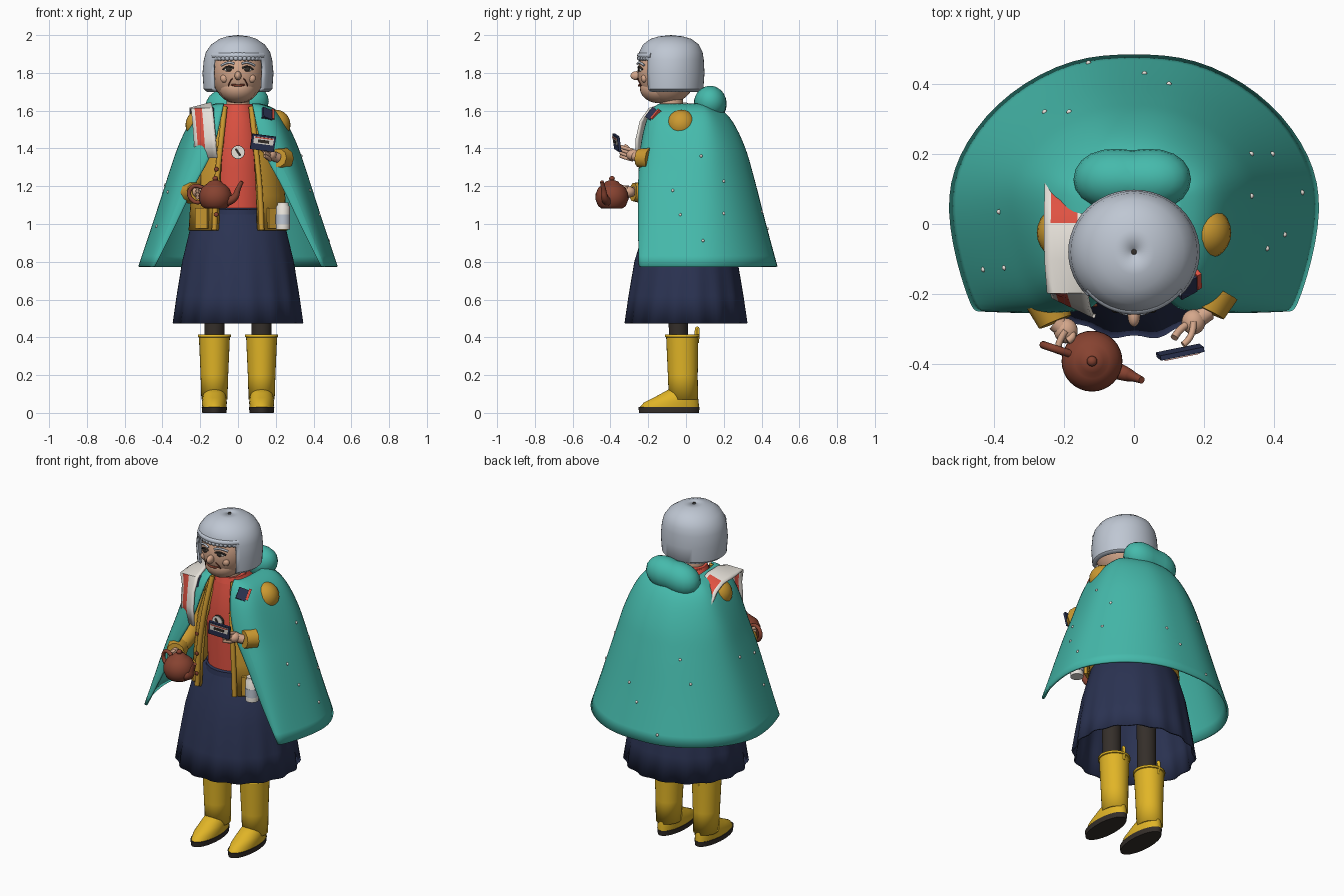
import bpy, math
from mathutils import Vector
from mathutils.bvhtree import BVHTree

if "Cube" in bpy.data.objects:
    bpy.data.objects.remove(bpy.data.objects["Cube"])
made = []

def mat(name, *rgb):
    m = bpy.data.materials.new(name)
    m.use_nodes = True
    m.diffuse_color = (*rgb, 1)
    m.node_tree.nodes["Principled BSDF"].inputs["Base Color"].default_value = (*rgb, 1)
    return m

TEAL = mat("teal_cloth", .06, .49, .41)
YELLOW = mat("boot_yellow", .75, .46, .02)
MUSTARD = mat("mustard_wool", .60, .32, .03)
NAVY = mat("navy_cloth", .024, .033, .085)
RED = mat("coral_red", .74, .085, .055)
HAIR = mat("silver_hair", .52, .57, .65)
SKIN = mat("skin", .67, .39, .26)
CLAY = mat("teapot_clay", .24, .055, .03)
DARK = mat("dark_brown", .035, .028, .023)
CREAM = mat("cream", .82, .78, .72)

def mesh_obj(name, verts, faces, mats):
    me = bpy.data.meshes.new(name)
    me.from_pydata(verts, [], faces)
    ob = bpy.data.objects.new(name, me)
    bpy.context.collection.objects.link(ob)
    for m in mats:
        me.materials.append(m)
    made.append(ob)
    return ob

def loft(name, rings, m, closed=True, caps=True, skip=None, thick=0, subdiv=0):
    """Skin a stack of rings, lowest first."""
    n = len(rings[0])
    verts = [Vector(p) for r in rings for p in r]
    faces = []
    for i in range(len(rings) - 1):
        for j in range(n if closed else n - 1):
            k = (j + 1) % n
            f = (i*n + j, i*n + k, i*n + n + k, i*n + n + j)
            if not (skip and skip(sum((verts[v] for v in f), Vector()) / 4)):
                faces.append(f)
    if closed and caps:
        top = (len(rings) - 1) * n
        faces += [tuple(reversed(range(n))), tuple(range(top, top + n))]
    ob = mesh_obj(name, verts, faces, [m])
    if subdiv:
        mod = ob.modifiers.new("smooth", "SUBSURF")
        mod.levels = mod.render_levels = subdiv
        mod.boundary_smooth = "PRESERVE_CORNERS"
    if thick:
        mod = ob.modifiers.new("thickness", "SOLIDIFY")
        mod.thickness = thick
    return ob

def ring(z, rx, ry, cx=0, cy=0, n=32, wave=0, gap=0):
    """Ellipse at height z; gap opens it at the front."""
    out = []
    for i in range(n):
        t = -math.pi/2 + (gap + (2*math.pi - 2*gap) * i / (n - 1) if gap else 2*math.pi * i / n)
        w = 1 + wave * math.cos(16 * t + math.pi)
        out.append((cx + rx*w*math.cos(t), cy + ry*w*math.sin(t), z))
    return out

def ball(name, loc, r, m, rot=(0, 0, 0), seg=24):
    bpy.ops.mesh.primitive_uv_sphere_add(segments=seg, ring_count=seg // 2, location=loc, rotation=rot)
    ob = bpy.context.object
    ob.name, ob.scale = name, r
    ob.data.materials.append(m)
    made.append(ob)
    return ob

def box(name, loc, size, m, rot=(0, 0, 0)):
    bpy.ops.mesh.primitive_cube_add(size=1, location=loc, rotation=rot)
    ob = bpy.context.object
    ob.name, ob.scale = name, size
    ob.data.materials.append(m)
    made.append(ob)
    return ob

def tube(name, pts, radii, m):
    """Smooth tapered tube through a few control points."""
    cu = bpy.data.curves.new(name, "CURVE")
    cu.dimensions, cu.bevel_depth, cu.bevel_resolution, cu.use_fill_caps = "3D", 1, 3, True
    s = cu.splines.new("NURBS")
    s.points.add(len(pts) - 1)
    for i, p in enumerate(pts):
        s.points[i].co = (*p, 1)
        s.points[i].radius = radii[i] if isinstance(radii, list) else radii
    s.order_u, s.use_endpoint_u, s.resolution_u = min(3, len(pts)), True, 8
    cu.materials.append(m)
    ob = bpy.data.objects.new(name, cu)
    bpy.context.collection.objects.link(ob)

# Boots and stockings
for side, s in (("left", 1), ("right", -1)):
    x = s * .125
    loft(side + "_stocking", [ring(.37, .052, .05, x, -.04), ring(.8, .056, .052, x, -.045)], DARK)
    loft(side + "_sole", [ring(0, .064, .158, x, -.09), ring(.03, .067, .162, x, -.09)], DARK)
    loft(side + "_foot", [ring(.03, .064, .157, x, -.088), ring(.055, .066, .145, x, -.078),
         ring(.08, .063, .118, x, -.054), ring(.105, .057, .092, x, -.034),
         ring(.125, .045, .065, x, -.025)], YELLOW)
    loft(side + "_boot_shaft", [ring(.07, .069, .077, x, -.014), ring(.2, .073, .079, x, -.017),
         ring(.4, .082, .085, x, -.02), ring(.402, .088, .091, x, -.02),
         ring(.415, .088, .091, x, -.02)], YELLOW, caps=False, thick=.012)
    tube(side + "_pull_tab", [(x, .06, .37), (x, .07, .45), (x, .05, .45), (x, .055, .39)], .008, YELLOW)

# Skirt with a fluted hem, shirt and open cardigan
loft("skirt", [ring(.475, .345, .325, n=96, wave=.022), ring(.62, .326, .305, n=96, wave=.012),
     ring(.8, .297, .275, n=96, wave=.004), ring(.97, .255, .222, n=96), ring(1.05, .19, .19, n=96),
     ring(1.085, .17, .178, n=96)], NAVY, caps=False, thick=.01)
loft("waistband", [ring(1.05, .175, .195), ring(1.078, .17, .19)], NAVY)
loft("shirt", [ring(1.05, .16, .175), ring(1.3, .165, .185), ring(1.45, .15, .175, 0, -.01),
     ring(1.56, .12, .145, 0, -.02), ring(1.63, .08, .09, 0, -.06)], RED)
loft("shirt_collar", [ring(1.6, .092, .1, 0, -.06), ring(1.635, .078, .085, 0, -.065)], RED)
loft("cardigan", [ring(z, rx, ry, n=40, gap=.42) for z, rx, ry in
     ((.965, .262, .232), (1.15, .25, .228), (1.35, .225, .212), (1.5, .18, .175), (1.61, .13, .135))],
     MUSTARD, closed=False, thick=.015)
for s in (1, -1):
    tube("cardigan_front_band", [(s*.125, -.212, .968), (s*.12, -.212, 1.15), (s*.1, -.202, 1.35),
         (s*.083, -.178, 1.5), (s*.07, -.145, 1.62)], .015, MUSTARD)
    box("cardigan_pocket", (s*.19, -.17, 1.03), (.075, .02, .11), MUSTARD, (0, 0, s*.55))
for i in range(3):
    ball("cardigan_button", (-.115, -.232, 1.05 + i*.12), (.012, .006, .012), CLAY, seg=12)

# Round badge on the chest
for name, r, y, m in (("badge_rim", .036, -.19, DARK), ("badge_face", .034, -.194, CREAM)):
    bpy.ops.mesh.primitive_cylinder_add(radius=r, depth=.012, location=(0, y, 1.38), rotation=(math.pi/2, 0, 0))
    bpy.context.object.name = name
    bpy.context.object.data.materials.append(m)
    made.append(bpy.context.object)
box("badge_mark", (0, -.201, 1.38), (.012, .004, .045), DARK, (0, -.6, 0))

# Cape: each row gives height, front edge x, half width, front y, back y, corner squareness
def cape_row(z, e, w, f, b, c):
    half = [(e, f), (e*.5 + w*c*.5, f), (c*w, f*.82), (w*(c + 1.1)/2.1, f*.4), (w, .08),
            (.9*w, .08 + .38*(b - .08)), (.67*w, .78*b), (.32*w, .985*b)]
    return [(x, y, z) for x, y in half] + [(0, b, z)] + [(-x, y, z) for x, y in reversed(half)]

cape = loft("cape", [cape_row(*r) for r in (
    (.775, .44, .542, -.25, .487, .88), (1.0, .325, .465, -.255, .425, .87), (1.2, .235, .4, -.255, .375, .84),
    (1.3, .175, .368, -.25, .347, .8), (1.4, .125, .335, -.245, .32, .78), (1.55, .092, .265, -.215, .252, .82),
    (1.62, .08, .198, -.175, .18, .84), (1.638, .075, .12, -.14, .09, .9))],
    TEAL, closed=False, subdiv=2, thick=.012)

# Pearls dropped onto the cape surface from above
bpy.context.view_layer.update()
tree = BVHTree.FromObject(cape, bpy.context.evaluated_depsgraph_get())
for x, y in ((-.13, .46), (.03, .43), (.1, .4), (-.255, .32), (-.185, .32), (.335, .2), (.395, .2),
             (.48, .09), (.335, .08), (.43, -.03), (.38, -.07), (-.385, .035), (-.43, -.13), (-.37, -.125)):
    hit = tree.ray_cast(Vector((x, y, 3)), Vector((0, 0, -1)))[0]
    if hit:
        ball("cape_pearl", hit, (.008, .008, .008), CREAM, seg=10)

# Gathered hood behind the neck, pinched in the middle
hood = ball("hood", (-.005, .128, 1.635), (1, 1, 1), TEAL)
for v in hood.data.vertices:
    k = .87 + .3 * abs(v.co.x)
    v.co = (v.co.x * .168, v.co.y * .095 * k, v.co.z * .1 * k + v.co.x * .015)

# Sleeves, cuffs and hands
def arm(side, s, elbow, cuff, wrist, palm, grip):
    ball(side + "_shoulder", (s*.2, -.025, 1.525), (.078, .078, .08), MUSTARD)
    tube(side + "_sleeve", [(s*.17, -.02, 1.48), elbow, cuff], [.065, .055, .045], MUSTARD)
    tube(side + "_cuff", [cuff, wrist], [.06, .05], MUSTARD)
    ball(side + "_palm", palm, (.034, .036, .03), SKIN)
    tube(side + "_wrist", [wrist, palm], .026, SKIN)
    p, g = Vector(palm), Vector(grip)
    for i in range(4):
        o = Vector((0, 0, (i - 1.5) * .017))
        tube(side + "_finger", [p + o, (p + g)/2 + o + Vector((s*.015, -.012, 0)), g + o], .0095, SKIN)
    tube(side + "_thumb", [p, p + Vector((-s*.035, -.01, .02)), g + Vector((-s*.025, .02, .03))], .011, SKIN)

arm("left", 1, (.2, -.06, 1.31), (.242, -.19, 1.345), (.212, -.25, 1.35), (.17, -.28, 1.365), (.14, -.345, 1.385))
arm("right", -1, (-.25, -.03, 1.2), (-.25, -.22, 1.165), (-.225, -.28, 1.17), (-.195, -.305, 1.17), (-.215, -.355, 1.165))

# Teapot
pot = (-.12, -.392)
loft("teapot_body", [ring(z, r, r, *pot) for z, r in ((1.082, .055), (1.095, .073), (1.13, .087),
     (1.16, .086), (1.19, .073), (1.21, .05), (1.212, .044), (1.225, .033), (1.232, .012))], CLAY)
ball("teapot_knob", (*pot, 1.24), (.015, .015, .014), CLAY, seg=16)
tube("teapot_spout", [(-.06, -.415, 1.12), (-.015, -.432, 1.13), (0, -.437, 1.19), (.022, -.446, 1.225)],
     [.026, .02, .013, .01], CLAY)
tube("teapot_handle", [(-.185, -.37, 1.19), (-.23, -.355, 1.215), (-.27, -.342, 1.16), (-.225, -.357, 1.105),
     (-.19, -.37, 1.12)], .011, CLAY)

# Cassette in the left hand
turn = (.15, .13, .2)
tape = Vector((.132, -.366, 1.43))
tilt = box("cassette", tape, (.128, .014, .082), NAVY, turn).rotation_euler.to_matrix()
for name, offset, size, m in (("label", (0, -.008, .012), (.108, .004, .038), CREAM),
                              ("window", (0, -.01, .008), (.06, .004, .016), DARK),
                              ("stripe", (0, -.01, .026), (.1, .004, .006), RED)):
    box("cassette_" + name, tape + tilt @ Vector(offset), size, m, turn)

# Striped towel over the right shoulder
path = ((-.258, 1.35), (-.256, 1.45), (-.235, 1.54), (-.19, 1.605), (-.1, 1.634), (0, 1.632), (.06, 1.605),
        (.1, 1.56), (.135, 1.5))
cols = 7
verts = [(-.108 - .019*j - .008*min(i, 4), y + .009*j*(i < 3), z - .005*j*(i > 3))
         for i, (y, z) in enumerate(path) for j in range(cols)]
faces = [(i*cols + j, i*cols + j + 1, i*cols + cols + j + 1, i*cols + cols + j)
         for i in range(len(path) - 1) for j in range(cols - 1)]
towel = mesh_obj("shoulder_towel", verts, faces, [CREAM, RED])
for p in towel.data.polygons:
    i, j = divmod(p.index, cols - 1)
    p.material_index = int((i < 3 and j in (3, 4)) or (i > 4 and 0 < j < 5))
towel.modifiers.new("thickness", "SOLIDIFY").thickness = .012

# Striped shoulder strap ends and hip bottle
for s in (1, -1):
    box("strap_patch", (s*.15, -.175, 1.578), (.055, .03, .065), NAVY, (-.6, s*.35, s*.5))
    box("strap_stripe", (s*.178, -.155, 1.575), (.014, .034, .065), RED, (-.6, s*.35, s*.5))
loft("hip_bottle", [ring(z, r, r, .238, -.205) for z, r in ((.972, .036), (1.09, .037), (1.1, .03), (1.115, .03))], CREAM)
loft("bottle_label", [ring(z, .0385, .0385, .238, -.205) for z in (1.0, 1.05)], HAIR)

# Head and neck
loft("neck", [ring(1.58, .062, .062, 0, -.075), ring(1.72, .058, .06, 0, -.08)], SKIN)
ball("head", (0, -.1, 1.8), (.138, .157, .165), SKIN, seg=32)
ball("jaw", (0, -.145, 1.72), (.1, .1, .08), SKIN)
ball("nose", (0, -.262, 1.785), (.018, .032, .024), SKIN)
for s in (1, -1):
    ball("cheek", (s*.072, -.22, 1.77), (.022, .018, .022), SKIN)
    ball("eye_white", (s*.05, -.24, 1.82), (.022, .01, .013), CREAM, (0, s*.2, s*.35))
    ball("pupil", (s*.048, -.248, 1.82), (.016, .007, .013), DARK, seg=16)
    tube("upper_eyelid", [(s*.022, -.252, 1.825), (s*.05, -.254, 1.845), (s*.08, -.23, 1.818)], .005, DARK)
    tube("eyebrow", [(s*.02, -.256, 1.848), (s*.05, -.25, 1.864), (s*.088, -.222, 1.84)], .006, HAIR)
    tube("smile_line", [(s*.03, -.258, 1.77), (s*.048, -.248, 1.752), (s*.05, -.238, 1.73)], .003, CLAY)
tube("mouth", [(-.035, -.24, 1.737), (0, -.258, 1.73), (.035, -.24, 1.737)], [.004, .009, .004], CLAY)

# Bobbed hair, cut open around the face, with a rolled fringe
loft("hair", [ring(z, rx, ry, 0, -.08, 48) for z, rx, ry in ((1.7, .165, .158), (1.715, .182, .172),
     (1.8, .188, .178), (1.87, .181, .174), (1.91, .17, .168), (1.95, .142, .148), (1.98, .098, .108),
     (1.993, .058, .064), (1.999, .008, .008))], HAIR, caps=False,
     skip=lambda c: c.z < 1.865 and c.y < -.2, thick=.012)
arc = [math.radians(a) for a in range(-142, -37, 8)]
tube("fringe_roll", [(.162*math.cos(a), -.08 + .163*math.sin(a), 1.892) for a in arc], .016, HAIR)
for a in arc:
    ball("fringe_curl", (.16*math.cos(a), -.08 + .168*math.sin(a), 1.878), (.014, .012, .014), HAIR, seg=12)
ball("hair_whorl", (0, -.08, 1.997), (.009, .009, .003), DARK, seg=12)

bpy.ops.object.select_all(action="DESELECT")
for ob in made:
    ob.select_set(True)
bpy.context.view_layer.objects.active = made[0]
bpy.ops.object.shade_smooth_by_angle(angle=math.radians(40))
